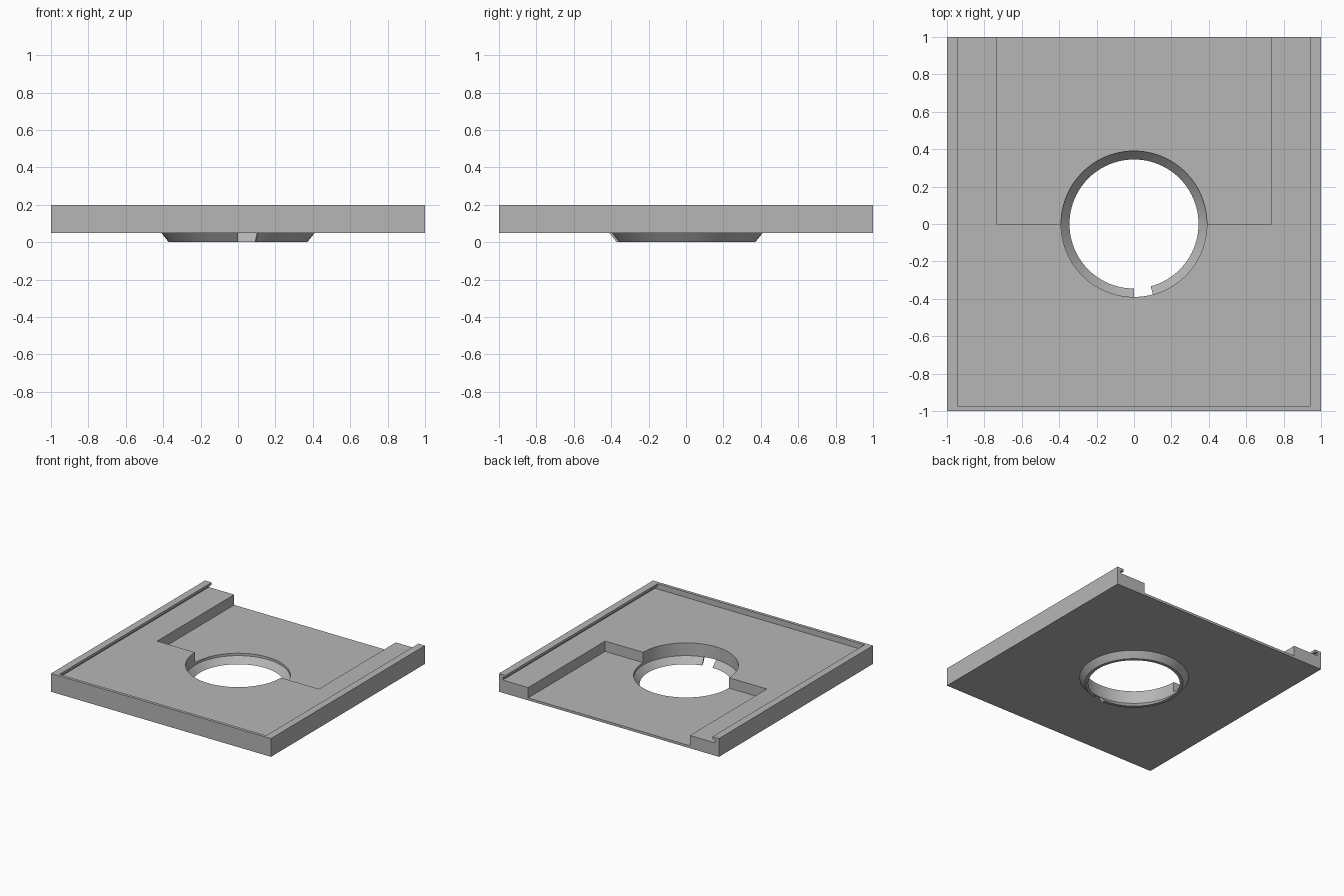
import bpy, bmesh
from math import radians, cos, sin

cube = bpy.data.objects.get("Cube")
if cube:
    bpy.data.objects.remove(cube, do_unlink=True)

# Single grey material
GREY = (0.47, 0.47, 0.47, 1.0)
grey = bpy.data.materials.new("plain grey")
grey.use_nodes = True
grey.diffuse_color = GREY
grey.node_tree.nodes["Principled BSDF"].inputs["Base Color"].default_value = GREY


def finish(name, bm):
    bmesh.ops.recalc_face_normals(bm, faces=bm.faces)
    mesh = bpy.data.meshes.new(name)
    bm.to_mesh(mesh)
    bm.free()
    mesh.materials.append(grey)
    obj = bpy.data.objects.new(name, mesh)
    bpy.context.collection.objects.link(obj)
    return obj


def box(name, low, high):
    bm = bmesh.new()
    bmesh.ops.create_cube(bm, size=1)
    for v in bm.verts:
        v.co = [(a + b) / 2 + c * (b - a) for a, b, c in zip(low, high, v.co)]
    return finish(name, bm)


def activate(obj):
    bpy.ops.object.select_all(action='DESELECT')
    obj.select_set(True)
    bpy.context.view_layer.objects.active = obj


def cut(target, cutter):
    mod = target.modifiers.new("cut", 'BOOLEAN')
    mod.operation = 'DIFFERENCE'
    mod.solver = 'EXACT'
    mod.object = cutter
    activate(target)
    bpy.ops.object.modifier_apply(modifier=mod.name)
    bpy.data.objects.remove(cutter, do_unlink=True)


BOTTOM, TOP, FLOOR, POCKET = 0.05, 0.2, 0.155, 0.07
HOLE = 0.39

# Square plate with a raised rim, open at the back
plate = box("base_plate", (-1, -1, BOTTOM), (1, 1, TOP))
cut(plate, box("recess_cutter", (-0.94, -0.975, FLOOR), (0.94, 1.1, 0.3)))

# Undercut slide groove below the side lips
cut(plate, box("groove_cutter", (-0.965, -0.975, FLOOR), (0.965, 1.1, 0.18)))

# Deeper pocket in the back half
cut(plate, box("pocket_cutter", (-0.735, 0, POCKET), (0.735, 1.1, 0.3)))

# Round opening
bm = bmesh.new()
bmesh.ops.create_cone(bm, cap_ends=True, segments=96, radius1=HOLE,
                      radius2=HOLE, depth=1)
cut(plate, finish("hole_cutter", bm))

# Tapered collar under the opening, with a gap at the front
profile = [(0.41, BOTTOM), (0.37, 0), (0.345, 0), (HOLE, BOTTOM)]
START, SWEEP, STEPS = radians(-75), radians(345), 92
bm = bmesh.new()
rings = []
for i in range(STEPS + 1):
    a = START + SWEEP * i / STEPS
    rings.append([bm.verts.new((r * cos(a), r * sin(a), z)) for r, z in profile])
for p, q in zip(rings, rings[1:]):
    for k in range(4):
        n = (k + 1) % 4
        bm.faces.new((p[k], p[n], q[n], q[k]))
bm.faces.new(rings[0])
bm.faces.new(rings[-1])
collar = finish("hole_collar", bm)

for obj in (plate, collar):
    activate(obj)
    bpy.ops.object.shade_smooth_by_angle(angle=radians(30))
